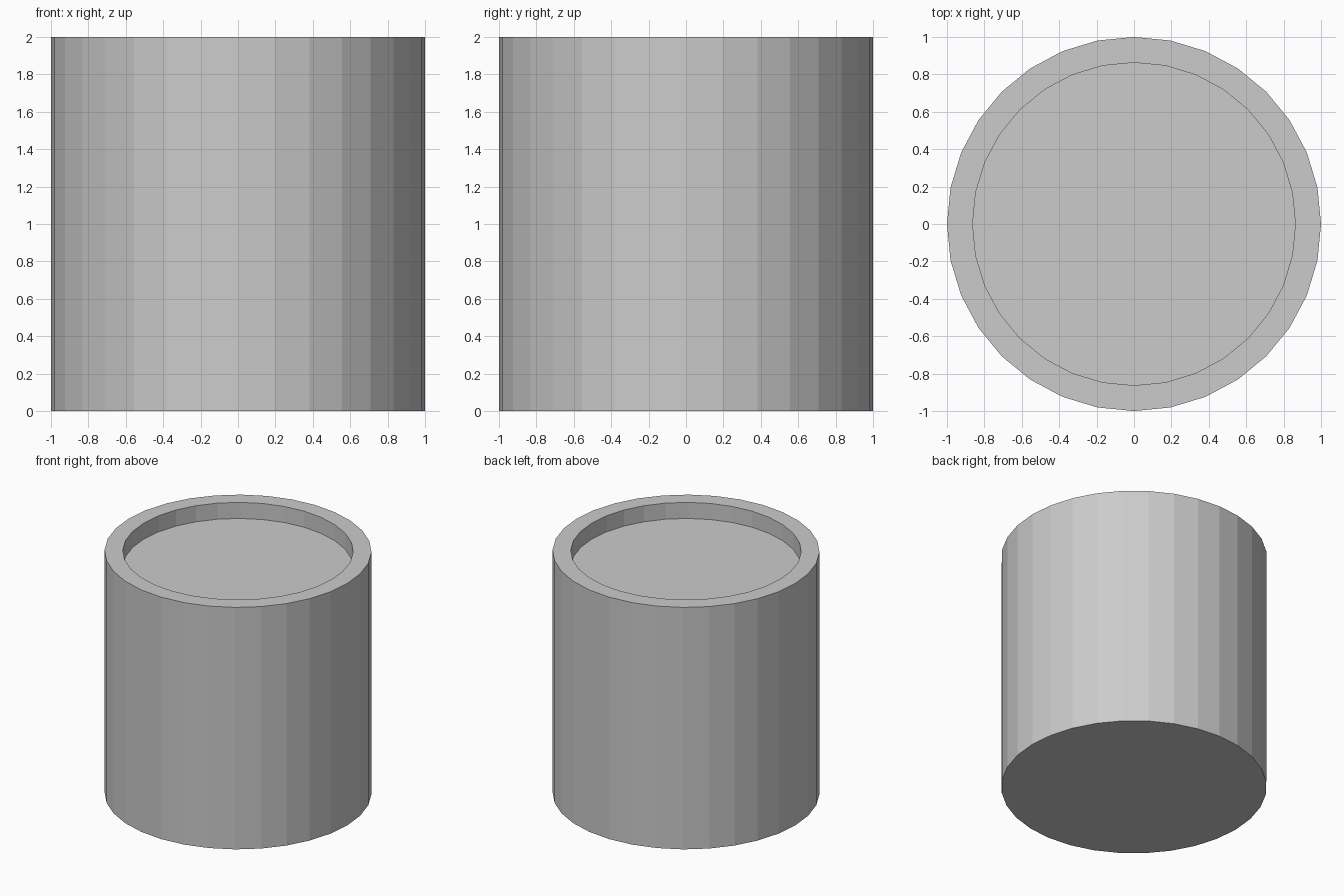
import bpy, bmesh
from mathutils import Matrix, Vector

if "Cube" in bpy.data.objects:
    bpy.data.objects.remove(bpy.data.objects["Cube"])

SIDES, RADIUS, HEIGHT = 32, 1.0, 2.0
INNER_RADIUS, RECESS_DEPTH = 0.863, 0.133

bm = bmesh.new()

# Solid drum standing on the ground
bmesh.ops.create_cone(bm, cap_ends=True, segments=SIDES, radius1=RADIUS,
                      radius2=RADIUS, depth=HEIGHT,
                      matrix=Matrix.Translation((0, 0, HEIGHT / 2)))
bm.normal_update()

# Rim: extrude the top cap in place and scale it inwards
top = max(bm.faces, key=lambda f: f.calc_center_median().z)
top = bmesh.ops.extrude_discrete_faces(bm, faces=[top])["faces"][0]
s = INNER_RADIUS / RADIUS
bmesh.ops.scale(bm, vec=Vector((s, s, 1)), verts=top.verts[:])

# Recess: extrude again and sink the floor
top = bmesh.ops.extrude_discrete_faces(bm, faces=[top])["faces"][0]
bmesh.ops.translate(bm, vec=Vector((0, 0, -RECESS_DEPTH)), verts=top.verts[:])

bmesh.ops.recalc_face_normals(bm, faces=bm.faces[:])
mesh = bpy.data.meshes.new("recessed_drum")
bm.to_mesh(mesh)
bm.free()
bpy.context.collection.objects.link(bpy.data.objects.new("recessed_drum", mesh))
